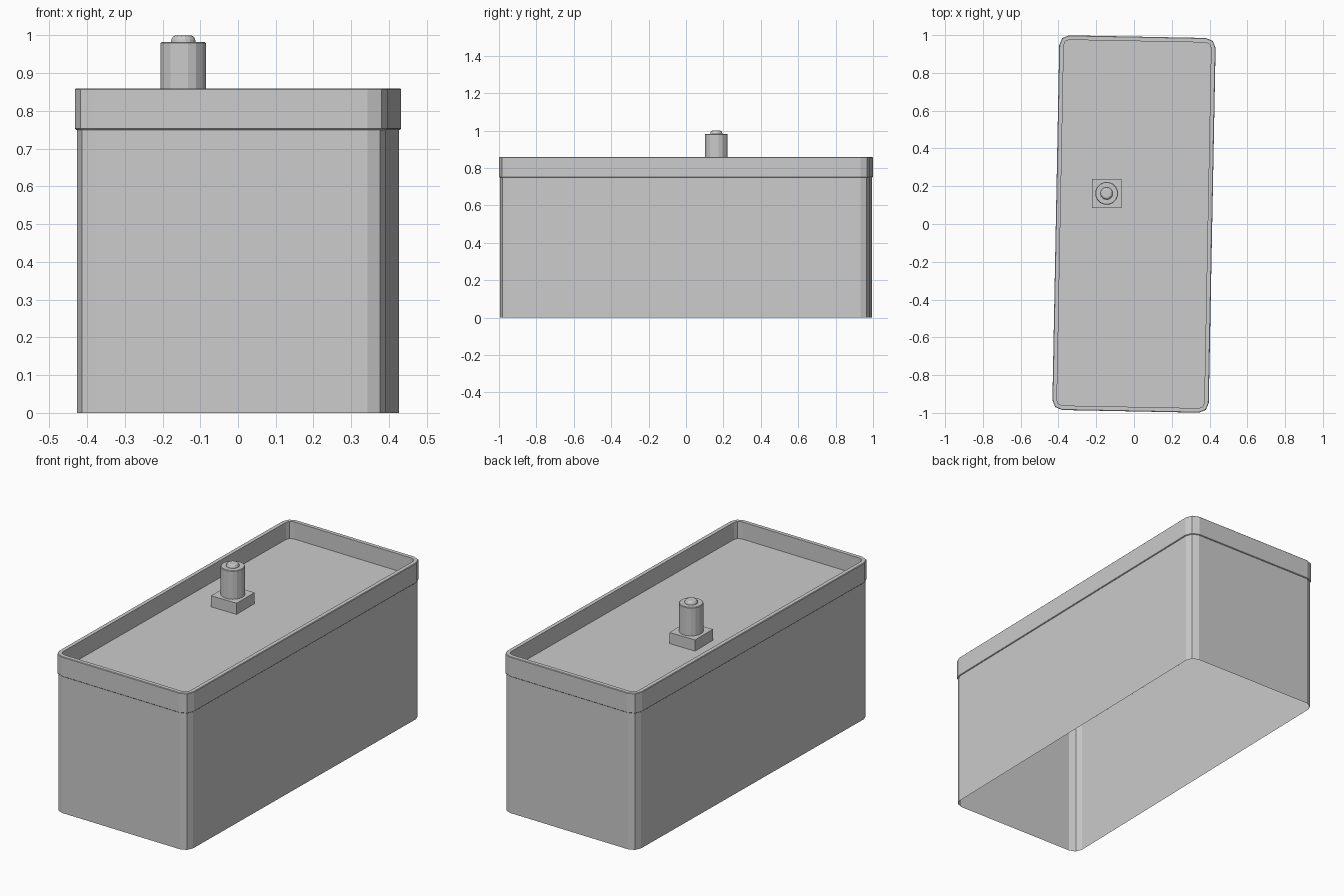
import bpy, bmesh, math
from mathutils import Matrix

if "Cube" in bpy.data.objects:
    bpy.data.objects.remove(bpy.data.objects["Cube"], do_unlink=True)

grey = bpy.data.materials.new("light grey")
grey.use_nodes = True
grey.diffuse_color = (0.6, 0.6, 0.6, 1)
grey.node_tree.nodes["Principled BSDF"].inputs["Base Color"].default_value = (0.6, 0.6, 0.6, 1)

HALF_X, HALF_Y, RADIUS = 0.414, 0.992, 0.052   # outer rim outline
TURN = Matrix.Rotation(math.radians(-1.1), 4, "Z")
PEG_X, PEG_Y = -0.145, 0.162
FLOOR_Z, BLOCK_Z = 0.766, 0.827


def make_object(name, bm):
    mesh = bpy.data.meshes.new(name)
    bm.to_mesh(mesh)
    bm.free()
    mesh.materials.append(grey)
    obj = bpy.data.objects.new(name, mesh)
    bpy.context.collection.objects.link(obj)
    return obj


def rounded_outline(inset, steps=2):
    """Rounded rectangle, offset inwards from the rim outline."""
    r = RADIUS - inset
    points = []
    for i, (sx, sy) in enumerate([(1, 1), (-1, 1), (-1, -1), (1, -1)]):
        for k in range(steps + 1):
            a = math.pi / 2 * (i + k / steps)
            points.append((sx * (HALF_X - RADIUS) + r * math.cos(a),
                           sy * (HALF_Y - RADIUS) + r * math.sin(a)))
    return points


def circle(radius, sides=16):
    return [(radius * math.cos(math.tau * (k + 0.5) / sides),
             radius * math.sin(math.tau * (k + 0.5) / sides)) for k in range(sides)]


def loft(name, levels, outline, cap=False, closed=False):
    """Skin the outlines given as (size, height) pairs, in order."""
    bm = bmesh.new()
    rings = [[bm.verts.new((x, y, z)) for x, y in outline(size)] for size, z in levels]
    pairs = list(zip(rings, rings[1:]))
    if closed:
        pairs.append((rings[-1], rings[0]))
    for low, high in pairs:
        n = len(low)
        for i in range(n):
            j = (i + 1) % n
            bm.faces.new((low[i], low[j], high[j], high[i]))
    if cap:
        bm.faces.new(rings[-1])
    return make_object(name, bm)


# Open-bottomed box body
body = loft("box_body", [(0.005, 0), (0.005, 0.752)], rounded_outline)

# Raised rim, with finely chamfered outer edges
rim = loft("rim", [(0.005, 0.75), (0.003, 0.75), (0, 0.753), (0, 0.857),
                   (0.003, 0.86), (0.024, 0.86), (0.024, FLOOR_Z)], rounded_outline)

# Recessed top plate
plate = bmesh.new()
plate.faces.new([plate.verts.new((x, y, FLOOR_Z)) for x, y in rounded_outline(0.024)])
plate = make_object("top_plate", plate)

for part in (body, rim, plate):
    part.data.transform(TURN)

# Square block under the peg
bm = bmesh.new()
height = BLOCK_Z - FLOOR_Z
bmesh.ops.create_cube(bm, size=1, matrix=Matrix.LocRotScale(
    (PEG_X, PEG_Y, FLOOR_Z + height / 2), None, (0.155, 0.155, height)))
make_object("peg_block", bm)

# Peg and its small rounded button
peg = loft("peg", [(0.061, BLOCK_Z), (0.061, 0.98), (0.058, 0.983)], circle, cap=True)
button = loft("peg_button", [(0.033, 0.983), (0.032, 0.99), (0.028, 0.997), (0.022, 1.0)],
              circle, cap=True)
for part in (peg, button):
    part.location = (PEG_X, PEG_Y, 0)
